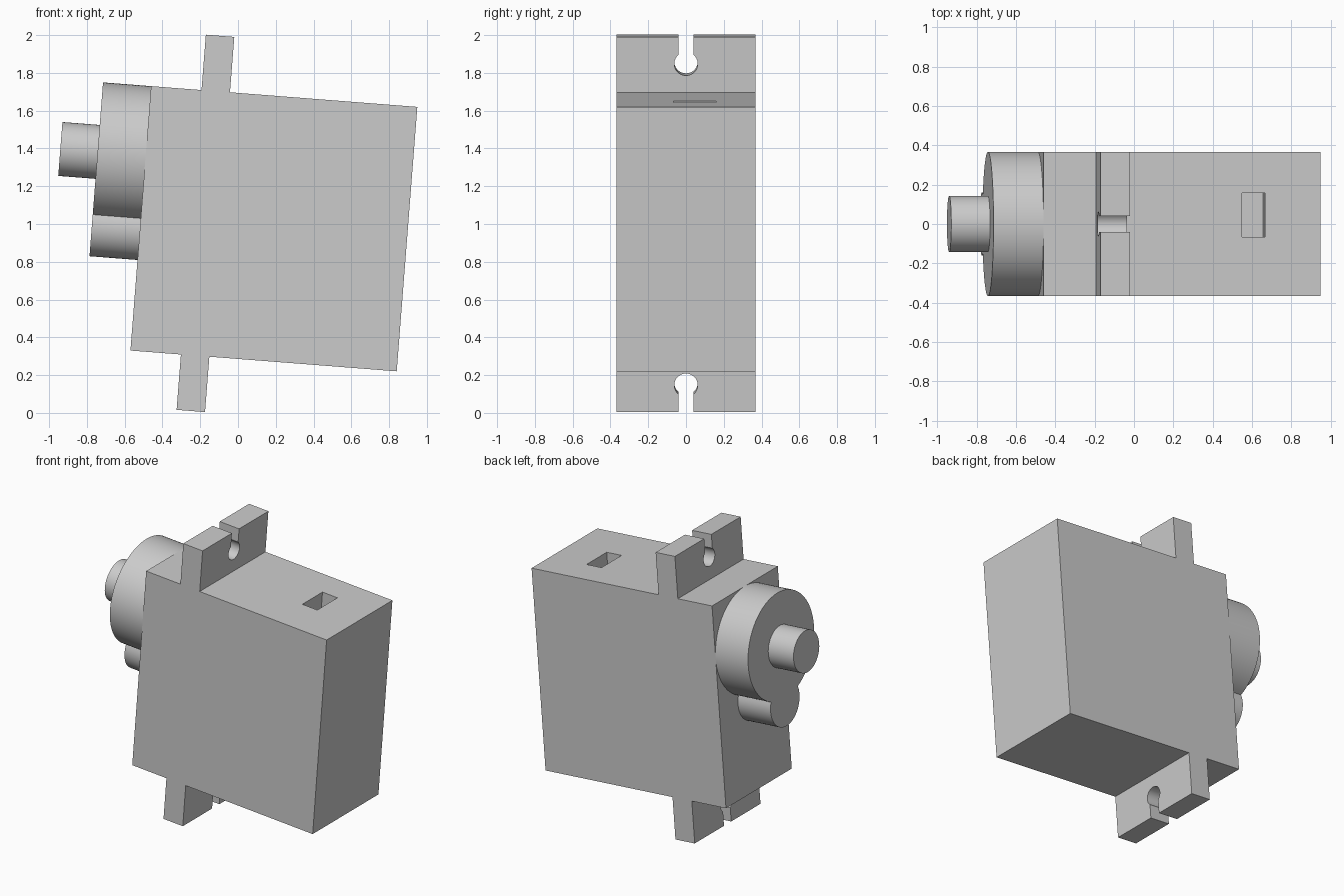
import bpy, bmesh
from math import sin, cos, pi, radians, atan2, asin, sqrt
from mathutils import Matrix, Vector

if "Cube" in bpy.data.objects:
    bpy.data.objects.remove(bpy.data.objects["Cube"])

# Single grey plastic
GREY = (0.6, 0.6, 0.6, 1)
plastic = bpy.data.materials.new("grey plastic")
plastic.use_nodes = True
plastic.diffuse_color = GREY
plastic.node_tree.nodes["Principled BSDF"].inputs["Base Color"].default_value = GREY

# The whole unit leans about y; parts are made upright around the body centre
LEAN = Matrix.Translation((0.19, 0, 0.975)) @ Matrix.Rotation(radians(4.46), 4, "Y")
W, H, L = 0.367, 0.702, 0.707          # body half sizes in y, z, x


def arc(cy, cz, r, a0, a1, n):
    return [(cy + r * cos(a0 + (a1 - a0) * i / n),
             cz + r * sin(a0 + (a1 - a0) * i / n)) for i in range(n + 1)]


def prism(outline, x0, x1):
    """Extrude a (y, z) outline along x."""
    bm = bmesh.new()
    face = bm.faces.new([bm.verts.new((x0, y, z)) for y, z in outline])
    ext = bmesh.ops.extrude_face_region(bm, geom=[face], use_keep_orig=True)
    moved = [g for g in ext["geom"] if isinstance(g, bmesh.types.BMVert)]
    bmesh.ops.translate(bm, verts=moved, vec=(x1 - x0, 0, 0))
    bmesh.ops.recalc_face_normals(bm, faces=bm.faces)
    return bm


def finish(bm, name):
    bmesh.ops.recalc_face_normals(bm, faces=bm.faces)
    mesh = bpy.data.meshes.new(name)
    bm.to_mesh(mesh)
    bm.free()
    mesh.materials.append(plastic)
    ob = bpy.data.objects.new(name, mesh)
    bpy.context.collection.objects.link(ob)
    ob.matrix_world = LEAN
    bpy.ops.object.select_all(action="DESELECT")
    ob.select_set(True)
    bpy.context.view_layer.objects.active = ob
    bpy.ops.object.shade_smooth_by_angle(angle=radians(30))


# Body with a cable pocket sunk into the top
body = prism([(-W, -H), (W, -H), (W, H), (-W, H)], -L, L)
px0, px1, py0, py1, depth = 0.306, 0.423, -0.067, 0.158, 0.13
for co, no in (((px0, 0, 0), (1, 0, 0)), ((px1, 0, 0), (1, 0, 0)),
               ((0, py0, 0), (0, 1, 0)), ((0, py1, 0), (0, 1, 0))):
    bmesh.ops.bisect_plane(body, geom=body.verts[:] + body.edges[:] + body.faces[:],
                           plane_co=co, plane_no=no)
target = Vector(((px0 + px1) / 2, (py0 + py1) / 2, H))
mouth = min(body.faces, key=lambda f: (f.calc_center_median() - target).length)
ext = bmesh.ops.extrude_face_region(body, geom=[mouth])
bmesh.ops.translate(body, vec=(0, 0, -depth),
                    verts=[g for g in ext["geom"] if isinstance(g, bmesh.types.BMVert)])
if mouth.is_valid:
    bmesh.ops.delete(body, geom=[mouth], context="FACES_ONLY")
finish(body, "body")

# Mounting lugs with keyhole slots, top and bottom
TIP, HOLE, R, SLOT = 0.996, 0.853, 0.062, 0.04
half = asin(SLOT / R)
keyhole = arc(0, HOLE, R, pi / 2 - half, pi / 2 + half - 2 * pi, 40)
lug = [(W, H), (W, TIP), (SLOT, TIP)] + keyhole + [(-SLOT, TIP), (-W, TIP), (-W, H)]
for side, name in ((1, "top_lug"), (-1, "bottom_lug")):
    finish(prism([(y, side * z) for y, z in lug], -0.439, -0.288), name)

# Gear housing: large and small round joined in one outline
AXIS, BUMP, BUMP_R = 0.335, -0.06, 0.161
jy, jz = sqrt(W * W - AXIS * AXIS), 0.0
b0 = atan2(jz - AXIS, jy)
s0 = atan2(jz - BUMP, jy)
big = arc(0, AXIS, W, b0, pi - b0, 72)
small = arc(0, BUMP, BUMP_R, pi - s0, 2 * pi + s0, 40)
finish(prism(big + small[1:-1], -0.962, -L + 0.01), "gear_housing")

# Output shaft
finish(prism(arc(0, AXIS - 0.002, 0.143, 0, 2 * pi, 48)[:-1], -1.16, -0.95), "output_shaft")
